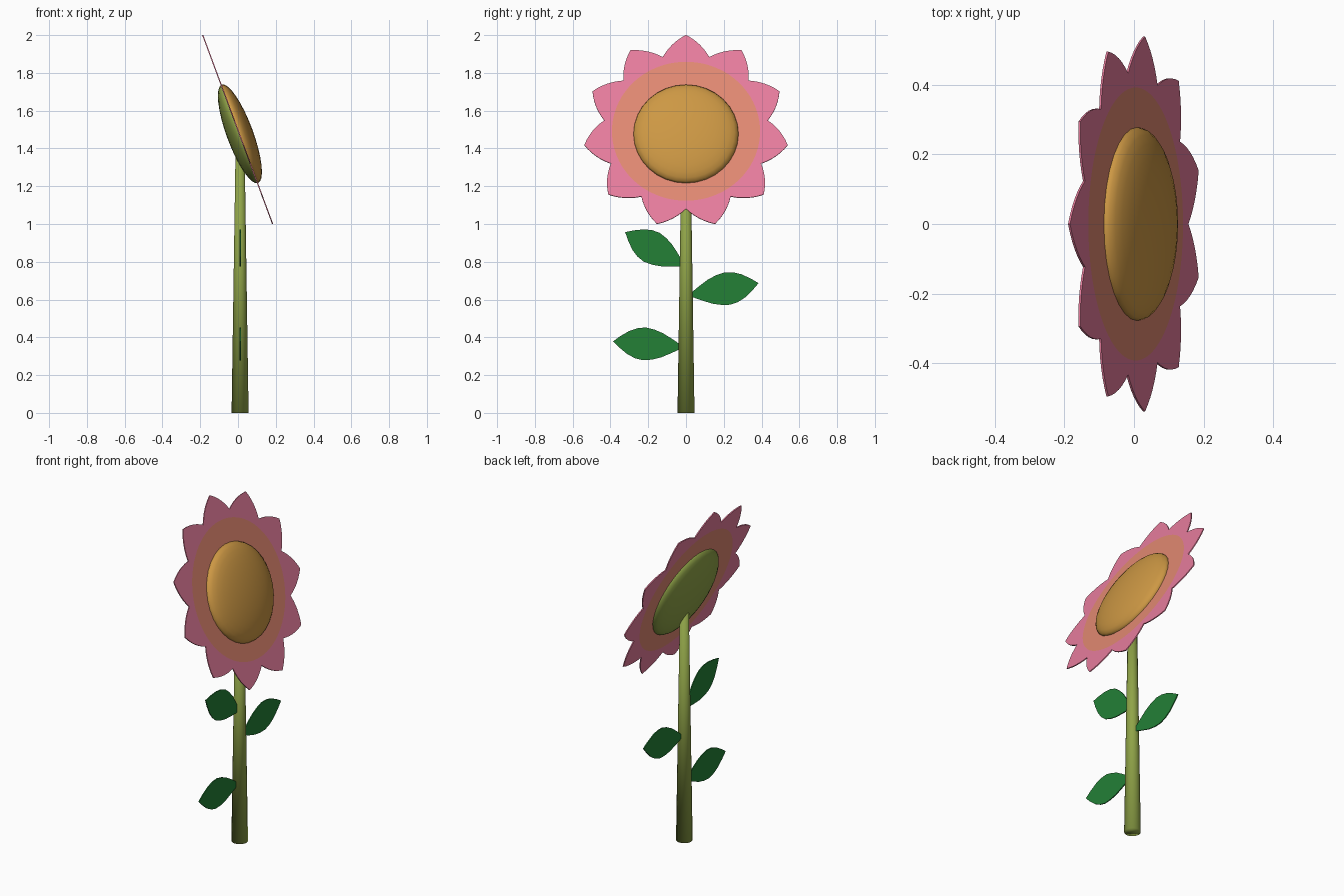
import bpy, bmesh, math
from mathutils import Matrix, Vector

if "Cube" in bpy.data.objects:
    bpy.data.objects.remove(bpy.data.objects["Cube"])


def material(name, rgb):
    lin = [((c / 255 + 0.055) / 1.055) ** 2.4 for c in rgb]
    m = bpy.data.materials.new(name)
    m.diffuse_color = (*lin, 1)
    m.use_nodes = True
    m.node_tree.nodes["Principled BSDF"].inputs["Base Color"].default_value = m.diffuse_color
    return m


PINK = material("petal pink", (231, 125, 157))
CORAL = material("petal coral", (226, 137, 114))
AMBER = material("amber", (205, 152, 68))
STEM = material("stem green", (144, 164, 72))
LEAF = material("leaf green", (35, 128, 54))


def add_object(name, bm, mats, smooth=False, thickness=0):
    bmesh.ops.recalc_face_normals(bm, faces=bm.faces)
    for f in bm.faces:
        f.smooth = smooth
    me = bpy.data.meshes.new(name)
    bm.to_mesh(me)
    bm.free()
    for m in mats:
        me.materials.append(m)
    ob = bpy.data.objects.new(name, me)
    bpy.context.collection.objects.link(ob)
    if thickness:
        mod = ob.modifiers.new("thickness", "SOLIDIFY")
        mod.thickness = thickness
        mod.offset = 0
    return ob


TILT = Matrix.Rotation(math.radians(69.7), 4, 'Y')

# Petals: one flat rosette of 11 pointed petals with a coral inner band
PETALS, STEPS = 11, 6
half = math.pi / PETALS
tip = Vector((0.544, 0))
valley = Vector((0.437 * math.cos(half), 0.437 * math.sin(half)))
edge = valley - tip
bulge = Vector((edge.y, -edge.x)).normalized() * 0.013
side = []
for i in range(STEPS + 1):
    s = i / STEPS
    p = tip + edge * s + bulge * 4 * s * (1 - s)
    side.append((p.length, math.atan2(p.y, p.x)))
petal = [(r, -a) for r, a in side[:0:-1]] + side[:-1]

bm = bmesh.new()
rings = [[], [], []]
for k in range(PETALS):
    for r, a in petal:
        ang = math.pi + 2 * half * k + a
        for ring, radius in zip(rings, (0.2, 0.392, r)):
            ring.append(bm.verts.new((radius * math.cos(ang), radius * math.sin(ang), 0)))
n = len(rings[0])
for band in (0, 1):
    for i in range(n):
        j = (i + 1) % n
        f = bm.faces.new((rings[band][i], rings[band + 1][i], rings[band + 1][j], rings[band][j]))
        f.material_index = band
petals = add_object("petals", bm, [CORAL, PINK], thickness=0.006)
petals.matrix_world = Matrix.Translation((0.002, 0, 1.49)) @ TILT

# Flower centre: flattened ball, amber in front and green behind
bm = bmesh.new()
bmesh.ops.create_uvsphere(bm, u_segments=32, v_segments=16, radius=1)
bmesh.ops.scale(bm, vec=(0.278, 0.278, 0.07), verts=bm.verts)
for f in bm.faces:
    f.material_index = 0 if f.calc_center_median().z > 0 else 1
centre = add_object("flower_centre", bm, [AMBER, STEM], smooth=True)
centre.matrix_world = Matrix.Translation((0.01, 0, 1.477)) @ TILT

# Stem: tapered post running up into the flower centre
bm = bmesh.new()
bmesh.ops.create_cone(bm, cap_ends=True, segments=24, radius1=0.045, radius2=0.023, depth=1.46)
bmesh.ops.translate(bm, vec=(0.011, 0, 0.73), verts=bm.verts)
add_object("stem", bm, [STEM], smooth=True)

# Leaves: one blade profile (fraction of length, half width) placed base to tip
BLADE = [(-0.06, 0.012), (0, 0.014), (0.13, 0.04), (0.27, 0.065), (0.4, 0.08), (0.53, 0.087),
         (0.65, 0.08), (0.77, 0.062), (0.9, 0.03)]


def leaf(name, base, end):
    base, end = Vector(base), Vector(end)
    axis = end - base
    across = Vector((-axis.y, axis.x)).normalized()
    pts = [base + axis * t + across * w for t, w in BLADE] + [end]
    pts += [base + axis * t - across * w for t, w in reversed(BLADE)]
    bm = bmesh.new()
    bm.faces.new([bm.verts.new((0.012, p.x, p.y)) for p in pts])
    add_object(name, bm, [LEAF], thickness=0.006)


leaf("upper_leaf", (-0.024, 0.787), (-0.322, 0.957))
leaf("middle_leaf", (0.034, 0.626), (0.384, 0.687))
leaf("lower_leaf", (-0.034, 0.350), (-0.386, 0.379))
